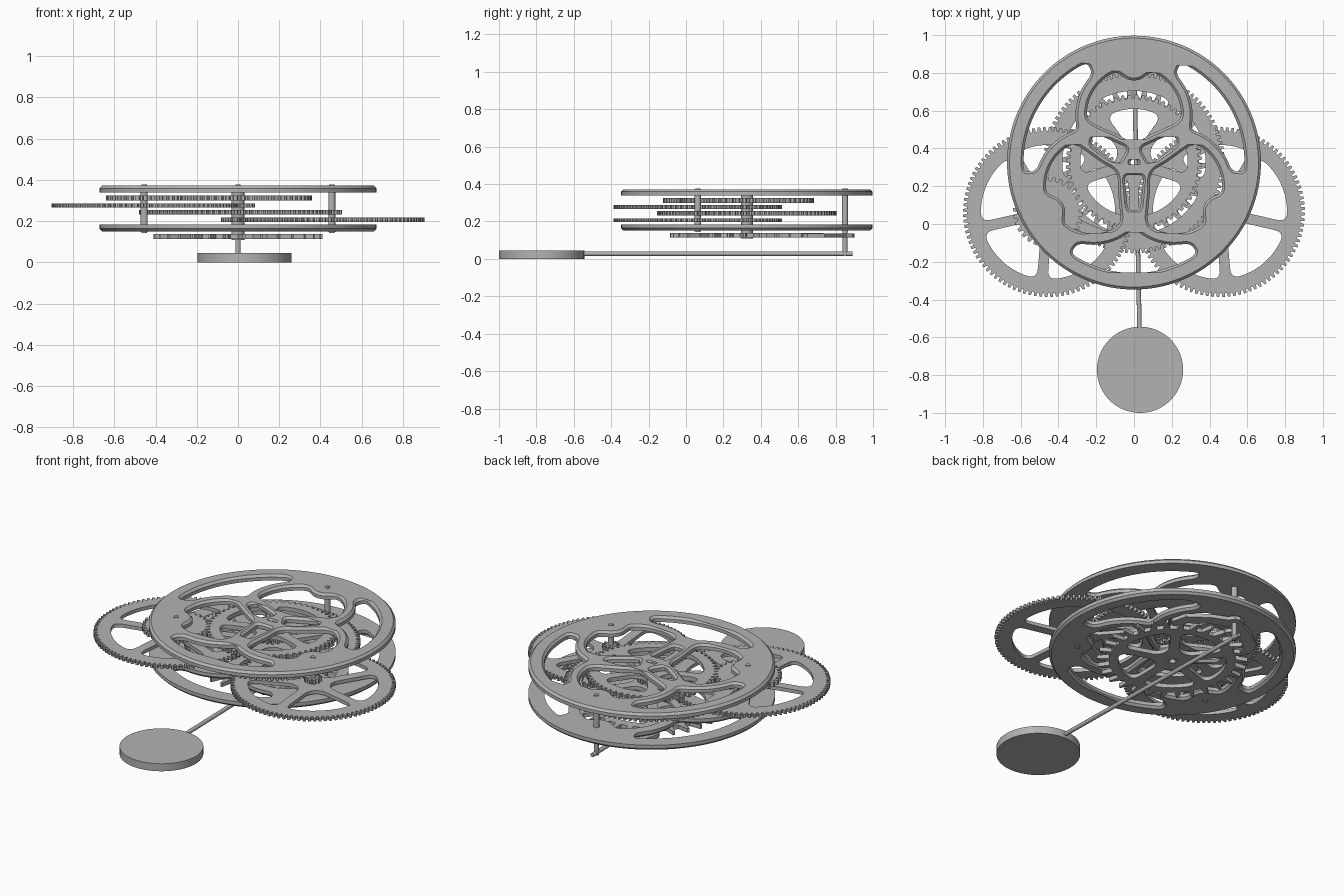
import bpy, bmesh
from math import sin, cos, pi, tau, hypot, radians
from mathutils import Vector
from mathutils.geometry import tessellate_polygon

cube = bpy.data.objects.get("Cube")
if cube:
    bpy.data.objects.remove(cube)

metal = bpy.data.materials.new("grey metal")
metal.use_nodes = True
grey = (0.45, 0.45, 0.45, 1)
metal.diffuse_color = grey
metal.node_tree.nodes["Principled BSDF"].inputs["Base Color"].default_value = grey

HUB = (0, 0.325)
LEFT, RIGHT, TOP = (0.455, 0.063), (-0.455, 0.063), (0, 0.85)


# ---- Outline helpers
def polar(r, a):
    return Vector((r * cos(a), r * sin(a)))


def rotate(points, a):
    return [Vector((p.x * cos(a) - p.y * sin(a), p.x * sin(a) + p.y * cos(a))) for p in points]


def smooth_min(values, k):
    m = values[0]
    for v in values[1:]:
        h = max(k - abs(m - v), 0) / k
        m = min(m, v) - h * h * k / 4
    return m


def trace(centre, inside, count):
    """Outline of the region where inside(p) > 0, found along rays from a centre."""
    loop = []
    for i in range(count):
        ray = polar(1, tau * i / count)
        t, step = 0, 0.008
        while step > 0.0002:
            if inside(centre + ray * (t + step)) > 0:
                t += step
            else:
                step /= 2
        loop.append(centre + ray * t)
    return loop


def circle(r, count=48):
    return [polar(r, tau * i / count) for i in range(count)]


def teeth(count, shape):
    return [polar(r, tau * (i + f) / count) for i in range(count) for f, r in shape]


def inset(loop, d):
    """Move a loop to its left by d."""
    out = []
    for i, p in enumerate(loop):
        t = (loop[(i + 1) % len(loop)] - loop[i - 1]).normalized()
        out.append(p + Vector((-t.y, t.x)) * d)
    return out


def finish(name, bm, smooth=True):
    bmesh.ops.recalc_face_normals(bm, faces=bm.faces)
    mesh = bpy.data.meshes.new(name)
    bm.to_mesh(mesh)
    bm.free()
    mesh.materials.append(metal)
    ob = bpy.data.objects.new(name, mesh)
    bpy.context.collection.objects.link(ob)
    if smooth:
        bpy.ops.object.select_all(action="DESELECT")
        ob.select_set(True)
        bpy.context.view_layer.objects.active = ob
        bpy.ops.object.shade_smooth_by_angle(angle=radians(28))
    return ob


def cut_sheet(name, outer, holes, centre, z_flat, z_far, chamfer=0):
    """Sheet with holes; the far side may have chamfered edges."""
    loops = [outer] + [h[::-1] for h in holes]
    sign = 1 if z_far > z_flat else -1
    levels = [(0, z_flat), (0, z_far - sign * chamfer)]
    if chamfer:
        levels.append((chamfer, z_far))
    bm = bmesh.new()
    rings = []
    for d, z in levels:
        rings.append([[bm.verts.new((p.x + centre[0], p.y + centre[1], z))
                       for p in (inset(lp, d) if d else lp)] for lp in loops])
    for low, high in zip(rings, rings[1:]):
        for a, b in zip(low, high):
            for i in range(len(a)):
                bm.faces.new((a[i - 1], a[i], b[i], b[i - 1]))
    tris = tessellate_polygon([[p.to_3d() for p in lp] for lp in loops])
    for level in (rings[0], rings[-1]):
        flat = [v for ring in level for v in ring]
        for tri in tris:
            bm.faces.new([flat[i] for i in tri])
    return finish(name, bm)


def rod(name, start, end, r, bevel=0, sides=32):
    start, end = Vector(start), Vector(end)
    axis = end - start
    bm = bmesh.new()
    bmesh.ops.create_cone(bm, cap_ends=True, segments=sides, radius1=r, radius2=r,
                          depth=axis.length)
    if bevel:
        rims = [e for e in bm.edges if abs(e.verts[0].co.z - e.verts[1].co.z) < 1e-5]
        bmesh.ops.bevel(bm, geom=rims, offset=bevel, segments=2, affect="EDGES")
    ob = finish(name, bm)
    ob.rotation_mode = "QUATERNION"
    ob.rotation_quaternion = axis.to_track_quat("Z", "Y")
    ob.location = (start + end) / 2
    return ob


# ---- Frame plates: three lobes, three rim slots, three petals
LOBE, LOBE_R = 0.25, 0.25


def leaf_gap(p, a):
    u = polar(1, a)
    along, across = p.dot(u), abs(p.x * u.y - p.y * u.x)
    if along < 0:
        return p.length - 0.08
    return across - (0.085 - 0.1 * max(along - 0.15, 0))


def lobe_space(p):
    return smooth_min([LOBE_R - (p - Vector((0, LOBE))).length,
                       leaf_gap(p, pi / 6), leaf_gap(p, 5 * pi / 6),
                       (p - Vector((0, 0.525))).length - 0.09], 0.04)


def slot_space(p):
    arms = [(p - polar(LOBE, -pi / 2 + s * pi / 3)).length - LOBE_R - 0.06 for s in (-1, 1)]
    ends = [-p.y * sin(radians(35)) - s * p.x * cos(radians(35)) for s in (-1, 1)]
    ends = [p.dot(Vector((s * cos(radians(35)), -sin(radians(35))))) - 0.0 for s in (-1, 1)]
    ends = [-p.y * sin(radians(35)) + s * p.x * cos(radians(35)) for s in (-1, 1)]
    return smooth_min([0.585 - p.length] + arms + ends, 0.03)


def petal_space(p):
    return smooth_min([-p.y - 0.065, 0.255 + p.y, 0.058 + 0.1 * p.y - abs(p.x)], 0.03)


openings = []
for start, space, count in ((Vector((0, 0.28)), lobe_space, 120),
                            (Vector((0, -0.53)), slot_space, 180),
                            (Vector((0, -0.15)), petal_space, 48)):
    shape = trace(start, space, count)
    openings += [rotate(shape, k * tau / 3) for k in range(3)]
openings.append(circle(0.02, 24))

cut_sheet("top_plate", circle(0.672, 128), openings, HUB, 0.339, 0.372, 0.013)
cut_sheet("bottom_plate", circle(0.672, 128), openings, HUB, 0.184, 0.151, 0.013)

# ---- Posts joining the plates
for name, (x, y) in (("left_post", LEFT), ("right_post", RIGHT), ("back_post", TOP)):
    rod(name, (x, y, 0.143), (x, y, 0.377), 0.017, 0.004)


# ---- Gears
def spokes(r_in, r_out, phase, count=5, width=0.055):
    half = pi / count

    def space(p):
        edges = [p.x * sin(half) + s * p.y * cos(half) - width / 2 for s in (-1, 1)]
        return smooth_min([r_out - p.length, p.length - r_in] + edges, 0.05)

    window = trace(Vector(((r_in + r_out) * 0.55, 0)), space, 72)
    return [rotate(window, phase + tau * (k + 0.5) / count) for k in range(count)]


def gear(name, centre, r, count, z0, z1, phase=None, bore=0.016):
    depth = min(0.021, 14 * r / count * 0.32)
    low = r - depth
    outline = teeth(count, ((0, low), (0.3, low), (0.44, r), (0.86, r)))
    holes = [circle(bore, 24)]
    if phase is not None:
        holes += spokes(0.09, r * 0.79, phase)
    cut_sheet(name, outline, holes, centre, z0, z1)


side = radians(193)
gear("hour_gear", HUB, 0.36, 60, 0.300, 0.325, pi / 2 + pi / 5, 0.02)
gear("hour_pinion", RIGHT, 0.186, 30, 0.300, 0.325)
gear("right_wheel", RIGHT, 0.45, 96, 0.266, 0.287, side)
gear("upper_centre_pinion", HUB, 0.082, 16, 0.266, 0.287, None, 0.02)
gear("centre_wheel", HUB, 0.48, 100, 0.233, 0.255, pi / 2 + pi / 5, 0.02)
gear("left_pinion", LEFT, 0.049, 10, 0.233, 0.255)
gear("left_wheel", LEFT, 0.45, 96, 0.196, 0.217, pi - side)
gear("lower_centre_pinion", HUB, 0.082, 16, 0.196, 0.217, None, 0.02)

# Hollow arbor through the centre
cut_sheet("centre_arbor", circle(0.032, 32), [circle(0.019, 24)], HUB, 0.11, 0.34)

# ---- Escapement: slanted-tooth wheel and two-armed anchor
escape_rim = teeth(30, ((0, 0.345), (0.5, 0.345), (0.78, 0.41), (0.92, 0.41)))
cut_sheet("escape_wheel", escape_rim, [circle(0.02, 24)] + spokes(0.09, 0.295, pi / 2 + pi / 5),
          HUB, 0.114, 0.138)
half_anchor = [(0.0, -0.05), (0.1, -0.085), (0.2, -0.16), (0.235, -0.235),
               (0.275, -0.2), (0.25, -0.11), (0.14, -0.03), (0.05, 0.01), (0.03, 0.04)]
anchor = [Vector(p) for p in half_anchor] + [Vector((0, 0.05))]
anchor += [Vector((-x, y)) for x, y in half_anchor[:0:-1]]
cut_sheet("anchor", anchor, [circle(0.012, 24)], TOP, 0.114, 0.136)
rod("anchor_pin", (*TOP, 0.015), (*TOP, 0.16), 0.013)

# ---- Pendulum
rod("pendulum_rod", (0, 0.89, 0.027), (0.03, -0.6, 0.027), 0.012, 0, 20)
rod("pendulum_bob", (0.032, -0.772, 0), (0.032, -0.772, 0.045), 0.228, 0, 96)
